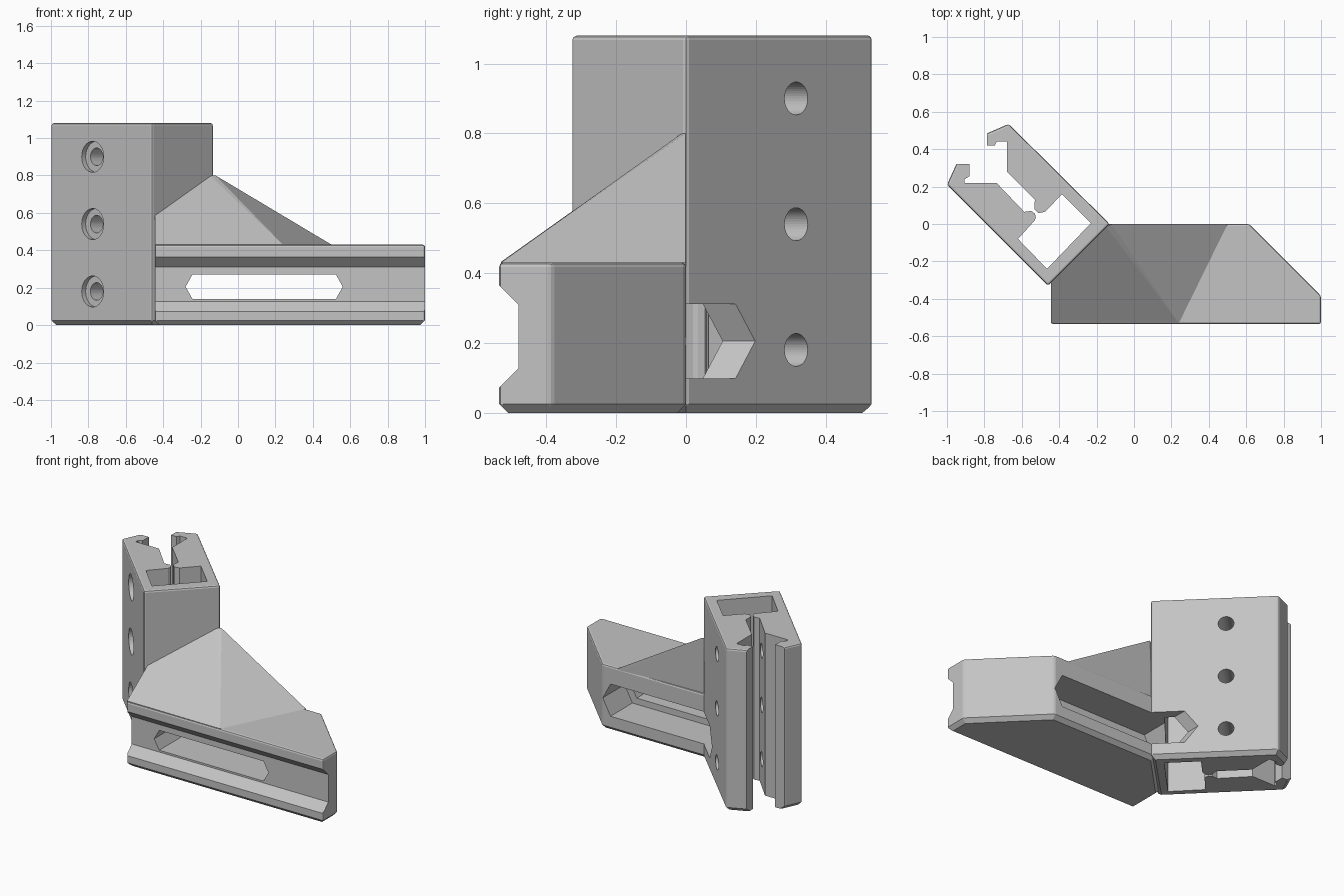
import bpy, bmesh, math
from mathutils import Vector, Matrix

cube = bpy.data.objects.get("Cube")
if cube:
    bpy.data.objects.remove(cube, do_unlink=True)

grey = bpy.data.materials.new("plain_grey")
grey.use_nodes = True
grey.diffuse_color = (0.55, 0.55, 0.55, 1)
grey.node_tree.nodes["Principled BSDF"].inputs["Base Color"].default_value = (0.55, 0.55, 0.55, 1)


def finish(name, bm):
    bmesh.ops.recalc_face_normals(bm, faces=bm.faces)
    mesh = bpy.data.meshes.new(name)
    bm.to_mesh(mesh)
    bm.free()
    mesh.materials.append(grey)
    obj = bpy.data.objects.new(name, mesh)
    bpy.context.collection.objects.link(obj)
    return obj


def prism(name, points, sweep):
    """Extrude a closed outline of 3D points along a vector."""
    bm = bmesh.new()
    face = bm.faces.new([bm.verts.new(p) for p in points])
    out = bmesh.ops.extrude_face_region(bm, geom=[face])
    moved = [v for v in out["geom"] if isinstance(v, bmesh.types.BMVert)]
    bmesh.ops.translate(bm, verts=moved, vec=sweep)
    return finish(name, bm)


def inset(points, d):
    """Shrink a convex counter-clockwise outline by a distance."""
    result = []
    for i, p in enumerate(points):
        a, b, c = (Vector(points[j % len(points)]) for j in (i - 1, i, i + 1))
        n1, n2 = (Vector((-e.y, e.x)).normalized() for e in (b - a, c - b))
        result.append(b + (n1 + n2) * d / (1 + n1.dot(n2)))
    return result


def slab(name, points, height, chamfer=0.025, rounding=0.012):
    """Convex upright block: chamfered foot, softened top and corners."""
    bm = bmesh.new()
    levels = [(inset(points, chamfer), 0), (points, chamfer), (points, height)]
    rings = [[bm.verts.new((p[0], p[1], z)) for p in ring] for ring, z in levels]
    n = len(points)
    for low, high in zip(rings, rings[1:]):
        for i in range(n):
            j = (i + 1) % n
            bm.faces.new((low[i], low[j], high[j], high[i]))
    bm.faces.new(rings[0][::-1])
    bm.faces.new(rings[-1])
    soft = [e for e in bm.edges
            if max(v.co.z for v in e.verts) > height - 0.001]
    bmesh.ops.bevel(bm, geom=soft, offset=rounding, segments=2, profile=0.5,
                    affect='EDGES')
    return finish(name, bm)


def hull(name, points):
    bm = bmesh.new()
    for p in points:
        bm.verts.new(p)
    bmesh.ops.convex_hull(bm, input=bm.verts)
    return finish(name, bm)


def rod(name, start, direction, length, radius):
    bm = bmesh.new()
    turn = direction.to_track_quat('Z', 'Y').to_matrix().to_4x4()
    place = Matrix.Translation(start + direction * length / 2) @ turn
    bmesh.ops.create_cone(bm, cap_ends=True, segments=40, radius1=radius,
                          radius2=radius, depth=length, matrix=place)
    return finish(name, bm)


def combine(target, other, operation):
    other.hide_render = True
    mod = target.modifiers.new("combine", 'BOOLEAN')
    mod.operation, mod.solver, mod.object = operation, 'EXACT', other
    bpy.context.view_layer.update()
    graph = bpy.context.evaluated_depsgraph_get()
    mesh = bpy.data.meshes.new_from_object(target.evaluated_get(graph))
    target.modifiers.clear()
    target.data = mesh
    bpy.data.objects.remove(other, do_unlink=True)


def slot(name, left, right, half, tip, y0, y1, z=0.205):
    """Long hexagonal cutter with pointed ends, running along y."""
    outline = [(left, z), (left + tip, z - half), (right - tip, z - half),
               (right, z), (right - tip, z + half), (left + tip, z + half)]
    return prism(name, [(x, y0, h) for x, h in outline], (0, y1 - y0, 0))


# Upright clamp column
column = slab("clamp_column", [(-.46, -.33), (-.13, 0), (-.67, .535),
                               (-.785, .485), (-.95, .32), (-1, .21)], 1.08)
channel = [(-.785, .6), (-.785, .42), (-.745, .42), (-.735, .44), (-.68, .44),
           (-.68, .28), (-.53, .13), (-.533, .08), (-.51, .058), (-.475, .065),
           (-.385, .16), (-.23, .005), (-.465, -.24), (-.62, -.08),
           (-.53, .02), (-.525, .035), (-.53, .055), (-.55, .07), (-.587, .065),
           (-.735, .22), (-.905, .22), (-.905, .24), (-.88, .255), (-.88, .32),
           (-1.05, .32), (-1.05, .6)]
combine(column, prism("channel_cutter", [(x, y, -.1) for x, y in channel],
                      (0, 0, 1.4)), 'DIFFERENCE')

# Bolt holes with wide mouths on the outer arm
across = Vector((1, 1, 0)).normalized()
for z in (0.18, 0.54, 0.90):
    mouth = Vector((-.777, -.013, z))
    combine(column, rod("bolt_cutter", mouth - across * .1, across, 1, .047), 'DIFFERENCE')
    combine(column, rod("mouth_cutter", mouth - across * .1, across, .13, .083), 'DIFFERENCE')

# Foot bracket with its sloping brace
bracket = slab("bracket", [(-.445, -.535), (1, -.535), (1, -.385), (.615, 0),
                           (-.16, 0), (-.445, -.29)], 0.43)
brace = hull("brace", [(-.445, -.53, .432), (-.445, -.31, .588), (-.15, -.012, .8),
                       (-.12, -.001, .8), (.24, -.53, .43), (.5, -.001, .43),
                       (-.445, -.52, .4), (-.445, -.31, .4), (-.15, -.012, .4),
                       (.24, -.52, .4), (.5, -.001, .4)])
combine(bracket, brace, 'UNION')
groove = [(-.6, .01), (-.535, .072), (-.48, .127), (-.48, .31), (-.535, .365), (-.6, .43)]
combine(bracket, prism("groove_cutter", [(-1.2, y, z) for y, z in groove],
                       (2.4, 0, 0)), 'DIFFERENCE')

# Join, then cut the hollow, rear recess and front slot
combine(column, bracket, 'UNION')
combine(column, slot("recess_cutter", -.33, .612, .107, .057, -.23, .4), 'DIFFERENCE')
combine(column, slot("slot_cutter", -.28, .56, .066, .037, -.6, -.1), 'DIFFERENCE')
column.name = "corner_bracket"
